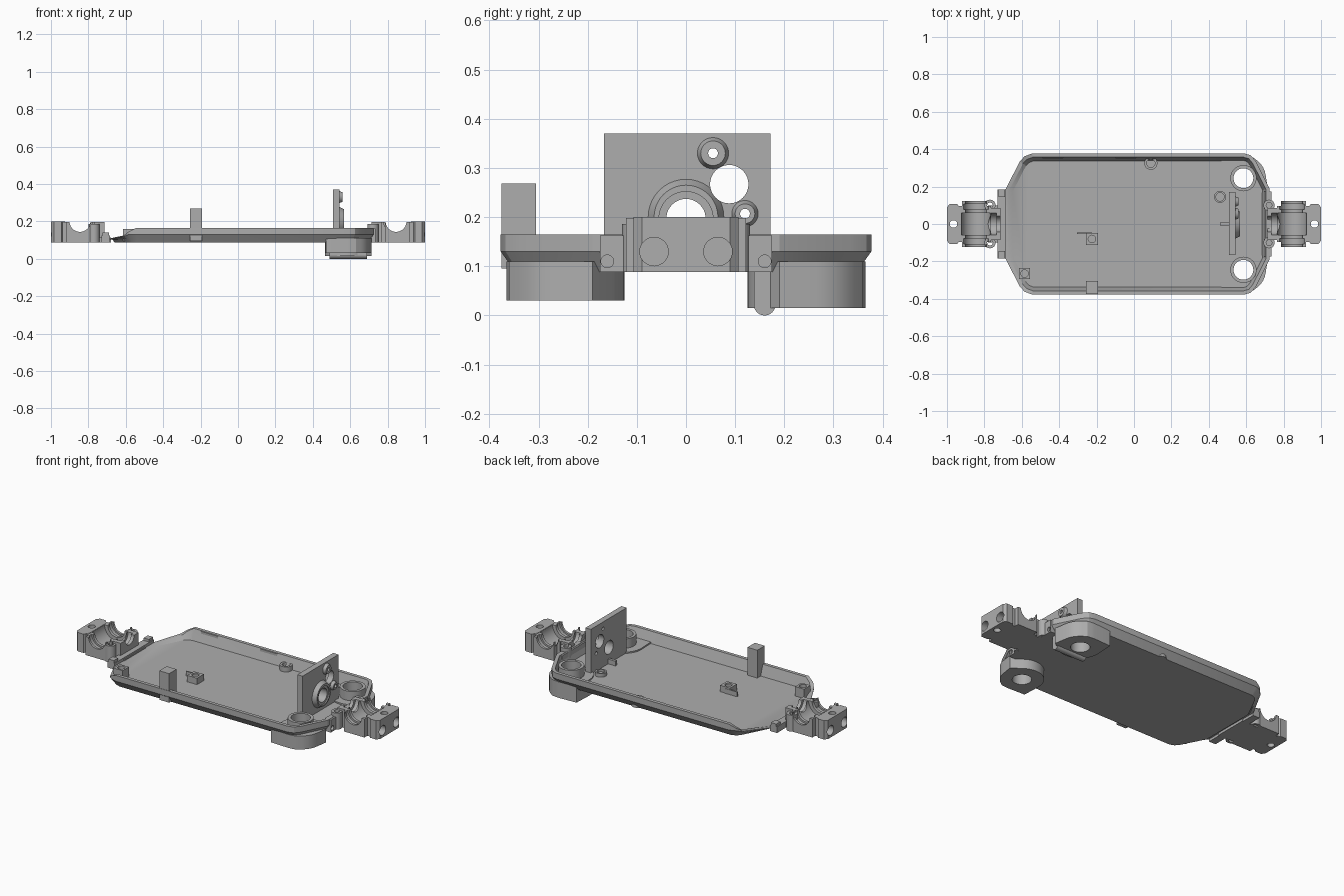
import bpy, bmesh, math
from mathutils import Vector, Matrix

if "Cube" in bpy.data.objects:
    bpy.data.objects.remove(bpy.data.objects["Cube"])

grey = bpy.data.materials.new("plain grey")
grey.diffuse_color = (0.42, 0.42, 0.42, 1)
grey.use_nodes = True
grey.node_tree.nodes["Principled BSDF"].inputs["Base Color"].default_value = grey.diffuse_color


def make(name, bm):
    bmesh.ops.recalc_face_normals(bm, faces=bm.faces)
    me = bpy.data.meshes.new(name)
    bm.to_mesh(me)
    bm.free()
    ob = bpy.data.objects.new(name, me)
    me.materials.append(grey)
    bpy.context.collection.objects.link(ob)
    return ob


def box(name, x0, x1, y0, y1, z0, z1):
    bm = bmesh.new()
    bmesh.ops.create_cube(bm, size=1)
    for v in bm.verts:
        v.co = Vector(((x0 + x1) / 2 + v.co.x * (x1 - x0), (y0 + y1) / 2 + v.co.y * (y1 - y0),
                       (z0 + z1) / 2 + v.co.z * (z1 - z0)))
    return make(name, bm)


def cyl(name, c, r, length, axis='Z', r2=None, seg=40):
    bm = bmesh.new()
    rot = {'X': Matrix.Rotation(math.pi / 2, 4, 'Y'), 'Y': Matrix.Rotation(-math.pi / 2, 4, 'X'),
           'Z': Matrix.Identity(4)}[axis]
    bmesh.ops.create_cone(bm, cap_ends=True, segments=seg, radius1=r, radius2=r if r2 is None else r2,
                          depth=length, matrix=Matrix.Translation(c) @ rot)
    return make(name, bm)


def hull(name, pts, z0, z1):
    bm = bmesh.new()
    for x, y in pts:
        for z in (z0, z1):
            bm.verts.new((x, y, z))
    res = bmesh.ops.convex_hull(bm, input=bm.verts)
    junk = [g for g in res["geom_interior"] if isinstance(g, bmesh.types.BMVert)]
    bmesh.ops.delete(bm, geom=junk, context='VERTS')
    bmesh.ops.dissolve_limit(bm, angle_limit=0.01, verts=bm.verts, edges=bm.edges)
    return make(name, bm)


def cut(targets, cutters):
    for ob in targets:
        bpy.context.view_layer.objects.active = ob
        for c in cutters:
            m = ob.modifiers.new("cut", 'BOOLEAN')
            m.operation, m.solver, m.object = 'DIFFERENCE', 'EXACT', c
            bpy.ops.object.modifier_apply(modifier=m.name)
    for c in cutters:
        bpy.data.objects.remove(c)


def offset(pts, d):
    out, n = [], len(pts)
    for i in range(n):
        p, a, b = Vector(pts[i]), Vector(pts[i - 1]), Vector(pts[(i + 1) % n])
        e, f = (p - a).normalized(), (b - p).normalized()
        n1, n2 = Vector((-e.y, e.x)), Vector((-f.y, f.x))
        out.append(p + (n1 + n2) * d / (1 + n1.dot(n2)))
    return out


# Tray: lofted rings, outside bottom up over the rim and down to the floor
half = [(-0.69, -0.18), (-0.61, -0.335), (-0.585, -0.362), (-0.545, -0.377), (0.59, -0.377), (0.625, -0.367),
        (0.652, -0.335), (0.725, -0.19)]
outline = half + [(x, -y) for x, y in reversed(half)]


def rim(x):
    return 0.108 if x < -0.65 else 0.125 if x < -0.6 else 0.145 if x < -0.57 else 0.165


bm = bmesh.new()
rings = []
for d, h in ((0.03, 0.088), (0.018, 0.105), (0, 0.13), (0, 1), (0.02, 1), (0.04, 0.102)):
    ring = []
    for p, (x, _) in zip(offset(outline, d), outline):
        z = rim(x) if h == 1 else min(h, rim(x) - 0.005)
        ring.append(bm.verts.new((p.x, p.y, z)))
    rings.append(ring)
for a, b in zip(rings, rings[1:]):
    for i in range(len(a)):
        j = (i + 1) % len(a)
        bm.faces.new((a[i], a[j], b[j], b[i]))
bm.faces.new(rings[0])
bm.faces.new(rings[-1])
tray = make("tray", bm)

# Corner wells with through holes
wells = []
for s, zb in ((-1, 0.03), (1, 0.015)):
    cx, cy = 0.585, 0.245 * s
    pts = [(cx + 0.12 * math.cos(t * math.pi / 20), cy + 0.12 * math.sin(t * math.pi / 20)) for t in range(40)]
    pts += [(0.47, 0.36 * s), (0.63, 0.36 * s), (0.715, 0.19 * s)]
    wells.append(hull("well_block", pts, zb, 0.11))
    wells.append(cyl("well_ring", (cx, cy, 0.13), 0.07, 0.07))
cut([tray] + wells, [cyl("hole", (0.585, 0.245 * s, 0.1), 0.053, 0.4) for s in (-1, 1)])

# Rounded rib under the tray
box("rib", 0.49, 0.69, 0.138, 0.182, 0.022, 0.095)
cyl("rib_round", (0.59, 0.16, 0.022), 0.022, 0.2, 'X')

# Upright motor plate with bosses and holes
plate = [box("motor_plate", 0.508, 0.543, -0.167, 0.172, 0.095, 0.37),
         cyl("shaft_boss", (0.552, 0, 0.2), 0.08, 0.03, 'X', 0.065)]
screws = ((0.055, 0.33, 0.033), (0.12, 0.207, 0.028))
for y, z, r in screws:
    plate.append(cyl("screw_boss", (0.55, y, z), r, 0.02, 'X', r - 0.008))
holes = [cyl("hole", (0.53, 0, 0.197), 0.04, 0.2, 'X'), cyl("hole", (0.53, 0.088, 0.267), 0.039, 0.2, 'X'),
         cyl("hole", (0.58, 0, 0.197), 0.055, 0.04, 'X')]
holes += [cyl("hole", (0.53, y, z), 0.01, 0.2, 'X', seg=20) for y, z, r in screws]
cut(plate, holes)
box("plate_gusset", 0.46, 0.51, -0.008, 0.008, 0.095, 0.13)

# Gearbox half shells at both ends
for s in (-1, 1):
    def bx(n, x0, x1, *r):
        return box(n, min(x0 * s, x1 * s), max(x0 * s, x1 * s), *r)
    ax = 0.845 * s
    parts = [bx("gearbox_body", 0.765, 0.95, -0.095, 0.095, 0.088, 0.198),
             bx("axle_housing", 0.785, 0.92, -0.122, 0.122, 0.088, 0.198),
             hull("gearbox_end", [(x * s, y * k) for k in (-1, 1)
                                  for x, y in ((0.925, 0.075), (0.945, 0.107), (0.985, 0.107), (1, 0.09))],
                  0.088, 0.2),
             bx("gearbox_neck", 0.715, 0.78, -0.085, 0.085, 0.088, 0.198)]
    cutters = [cyl("axle_cut", (ax, 0, 0.2), 0.056, 0.5, 'Y'),
               cyl("gear_cut", (ax, 0, 0.2), 0.078, 0.12, 'Y'),
               cyl("shaft_cut", (0.73 * s, 0, 0.2), 0.042, 0.16, 'X'),
               cyl("shaft_seat", (0.75 * s, 0, 0.2), 0.058, 0.03, 'X'),
               cyl("end_hole", (0.965 * s, 0, 0.15), 0.02, 0.3, seg=24)]
    for k in (-1, 1):
        cutters.append(cyl("bearing_seat", (ax, 0.093 * k, 0.2), 0.066, 0.03, 'Y'))
        cutters.append(cyl("pin_hole", (0.99 * s, 0.065 * k, 0.13), 0.029, 0.06, 'X', seg=28))
    cut(parts, cutters)
    # Screw lugs beside the gearbox
    lx = 0.722 if s > 0 else -0.77
    lugs = [cyl("screw_lug", (lx, 0.1 * k, 0.137), 0.03, 0.098, seg=28) for k in (-1, 1)]
    cut(lugs, [cyl("lug_hole", (lx, 0.1 * k, 0.137), 0.015, 0.3, seg=20) for k in (-1, 1)])

# Cross brackets joining tray and gearboxes
box("left_bracket", -0.73, -0.685, -0.185, 0.185, 0.088, 0.125)
box("left_joint", -0.78, -0.68, -0.1, 0.1, 0.088, 0.115)
right = [box("right_bracket", 0.695, 0.735, -0.175, 0.175, 0.088, 0.163)]
cut(right, [cyl("screw_hole", (0.735, 0.16 * k, 0.11), 0.013, 0.03, 'X', seg=20) for k in (-1, 1)])
for k in (-1, 1):
    box("left_post", -0.725, -0.69, 0.165 * k - 0.02, 0.165 * k + 0.02, 0.1, 0.14)

# Square posts on the floor
posts = [box("tall_post", -0.257, -0.192, -0.375, -0.305, 0.095, 0.268),
         box("small_post", -0.257, -0.192, -0.112, -0.048, 0.095, 0.14),
         box("corner_post", -0.615, -0.555, -0.295, -0.235, 0.095, 0.158)]
cut(posts, [cyl("hole", (x, y, 0.25), 0.02, 0.24, seg=20)
            for x, y in ((-0.225, -0.08), (-0.585, -0.265))])
box("small_post_wall", -0.305, -0.225, -0.054, -0.046, 0.095, 0.13)

# Round floor bosses and rim clips
rounds = [cyl("floor_boss", (0.09, 0.325, 0.11), 0.035, 0.044, seg=28),
          cyl("floor_boss", (0.46, 0.145, 0.108), 0.032, 0.03, seg=28)]
cut(rounds, [cyl("hole", (x, y, 0.13), 0.022, 0.04, seg=24) for x, y in ((0.09, 0.325), (0.46, 0.145))])
for x in (-0.435, -0.045):
    box("rim_clip", x - 0.055, x + 0.055, 0.352, 0.368, 0.14, 0.163)

for ob in bpy.data.objects:
    ob.select_set(True)
bpy.context.view_layer.objects.active = tray
bpy.ops.object.shade_smooth_by_angle(angle=math.radians(25))
